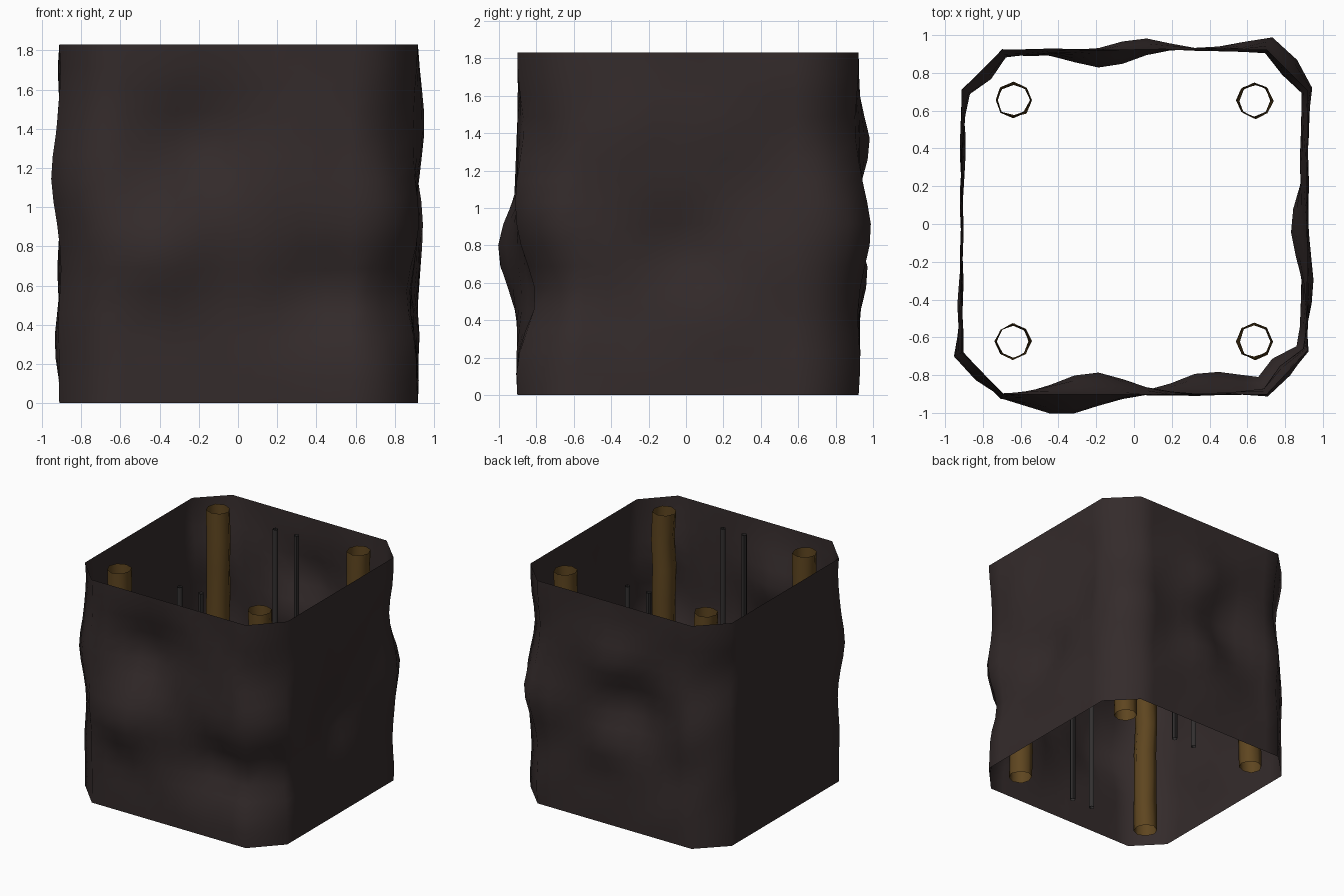
import bpy, math, random
from mathutils import Vector

if "Cube" in bpy.data.objects:
    bpy.data.objects.remove(bpy.data.objects["Cube"])
random.seed(4)
H = 1.83


def material(name, rgb):
    m = bpy.data.materials.new(name)
    m.diffuse_color = (*rgb, 1)
    m.use_nodes = True
    m.node_tree.nodes["Principled BSDF"].inputs["Base Color"].default_value = m.diffuse_color
    return m


ROCK = material("dark rock", (0.034, 0.024, 0.024))
WOOD = material("brown timber", (0.112, 0.060, 0.014))
IRON = material("dark iron", (0.032, 0.029, 0.029))


def open_loft(name, rings, mat, angle):
    """Skin closed rings of points into an open-ended tube."""
    n = len(rings[0])
    verts = [p for r in rings for p in r]
    faces = [(j * n + i, j * n + (i + 1) % n, (j + 1) * n + (i + 1) % n, (j + 1) * n + i)
             for j in range(len(rings) - 1) for i in range(n)]
    me = bpy.data.meshes.new(name)
    me.from_pydata(verts, [], faces)
    me.materials.append(mat)
    ob = bpy.data.objects.new(name, me)
    bpy.context.collection.objects.link(ob)
    bpy.ops.object.select_all(action='DESELECT')
    ob.select_set(True)
    bpy.context.view_layer.objects.active = ob
    bpy.ops.object.shade_smooth_by_angle(angle=math.radians(angle))
    return ob


# shaft wall: chamfered square outline, pushed in and out by soft bumps
corners = [(-.7, -.91), (.7, -.91), (.915, -.68), (.915, .7),
           (.7, .915), (-.7, .915), (-.915, .7), (-.915, -.69)]
outline = []
for k, a in enumerate(corners):
    a, b = Vector(a), Vector(corners[(k + 1) % 8])
    steps = 11 if k % 2 == 0 else 2
    outline += [a.lerp(b, s / steps) + Vector((.003, .008)) for s in range(steps)]

# bump centre x, y, z, outward amount, radius
bumps = [(-.37, -.9, .78, .11, .24), (-.2, -.9, 1.35, -.115, .25),
         (.37, -.9, .55, -.11, .22), (.78, -.82, .53, -.115, .24),
         (.8, -.8, .95, .03, .2), (.82, -.78, 1.38, -.055, .24),
         (-.86, -.76, 1.18, .055, .2), (.91, -.31, 1.42, .045, .2),
         (.91, -.02, .8, -.08, .25), (.91, .4, 1.2, -.035, .28),
         (.91, -.4, .55, -.03, .22), (.8, .8, 1.4, -.03, .22),
         (-.18, .92, 1.0, -.105, .24), (.05, .92, 1.35, .065, .2),
         (.05, .92, .65, .055, .2), (.76, .87, .88, .09, .22),
         (-.8, .82, 1.35, -.06, .28), (-.5, .92, .6, -.03, .22),
         (-.91, .5, .7, -.02, .2), (-.91, -.4, .3, .015, .2)]


def push(p, nrm, z):
    q = Vector((p.x, p.y, z))
    d = sum(amt * math.exp(-(q - Vector((x, y, h))).length_squared / (r * r))
            for x, y, h, amt, r in bumps)
    d += .01 * math.sin(9 * z + 5 * p.x) * math.sin(7 * p.y + 6 * p.x + 3 * z)
    edge = min(1, z / .15, (H - z) / .15)      # rims stay straight
    return q + nrm * d * edge


N = len(outline)
normals = []
for i in range(N):
    t = outline[(i + 1) % N] - outline[i - 1]
    normals.append(Vector((t.y, -t.x, 0)).normalized())
rows = 16
open_loft("rock_wall", [[push(outline[i], normals[i], H * j / rows) for i in range(N)]
                        for j in range(rows + 1)], ROCK, 180)


def pole(name, x, y, r, sides, levels, wobble, mat):
    rings = []
    for j in range(levels + 1):
        dx, dy = (random.uniform(-wobble, wobble) for _ in range(2))
        rings.append([(x + dx + (r + random.uniform(-wobble, wobble)) * math.cos(a),
                       y + dy + (r + random.uniform(-wobble, wobble)) * math.sin(a),
                       H * j / levels)
                      for a in (2 * math.pi * i / sides for i in range(sides))])
    open_loft(name, rings, mat, 60)


# timber posts near the corners, and two pairs of thin rods
for sx, sn in ((-1, "left"), (1, "right")):
    for y, fn in ((-.62, "front"), (.655, "back")):
        pole(f"{fn}_{sn}_post", .64 * sx, y, .09, 8, 8, .006, WOOD)
    for y, fn in ((-.625, "front"), (.615, "back")):
        pole(f"{fn}_{sn}_rod", .005 + .096 * sx, y, .022, 6, 1, 0, IRON)
